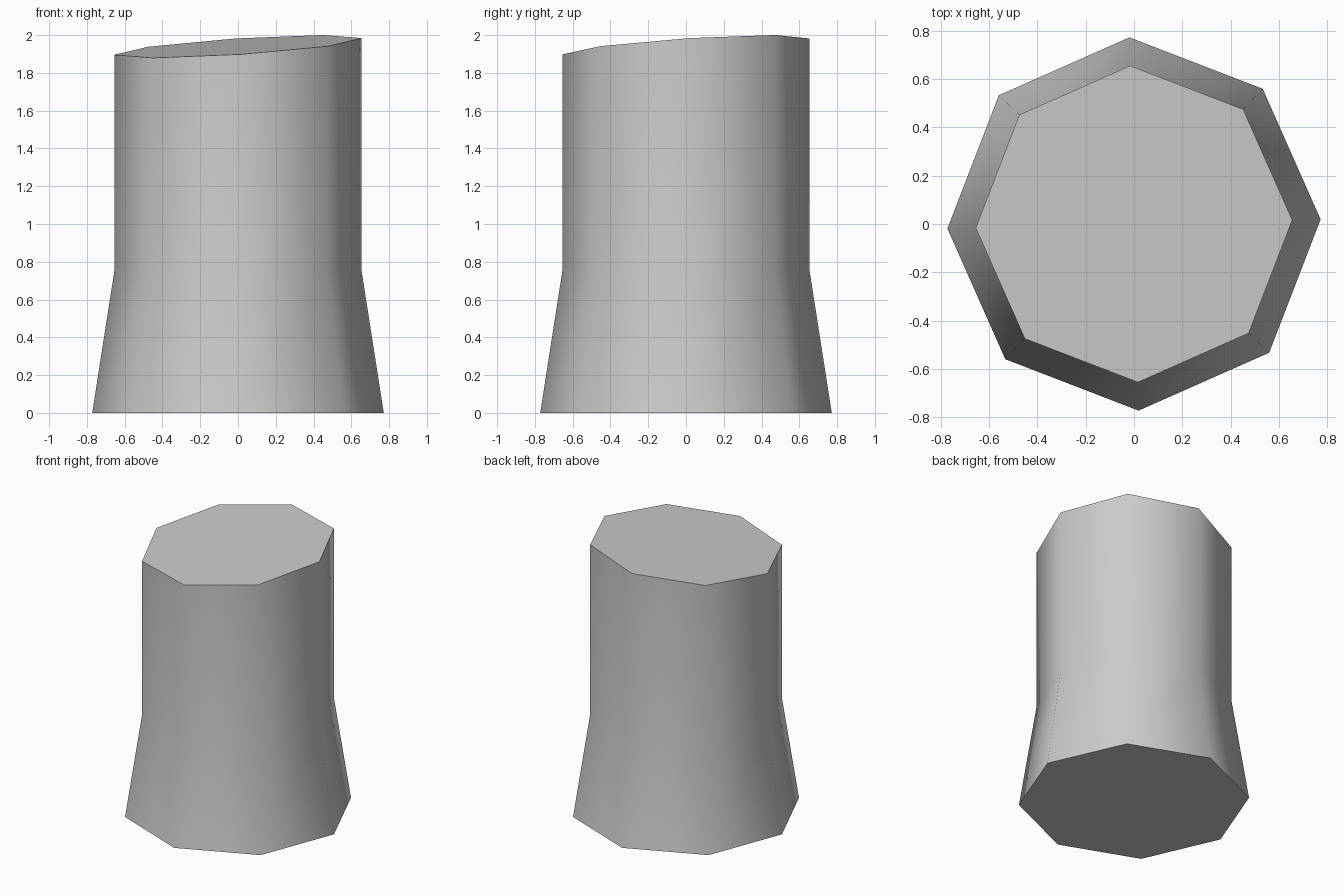
import bpy, bmesh
from math import sin, cos, radians

cube = bpy.data.objects.get("Cube")
if cube:
    bpy.data.objects.remove(cube, do_unlink=True)

SIDES = 8
TURN = radians(1.4)
WAIST, TOP, TILT = 0.75, 1.94, 0.0655

# Plain grey material
grey = bpy.data.materials.new("plain grey")
grey.use_nodes = True
colour = (0.6, 0.6, 0.6, 1)
grey.diffuse_color = colour
grey.node_tree.nodes["Principled BSDF"].inputs["Base Color"].default_value = colour

bm = bmesh.new()


def ring(radius, height, tilt=0):
    """Octagon of vertices, rising towards the back left by the tilt."""
    points = []
    for i in range(SIDES):
        a = TURN + radians(360 / SIDES) * i
        x, y = radius * cos(a), radius * sin(a)
        points.append(bm.verts.new((x, y, height + tilt * (x + y))))
    return points


# Flared foot, straight shaft and slanted top cut
rings = [ring(0.772, 0), ring(0.655, WAIST), ring(0.655, TOP, TILT)]
for low, high in zip(rings, rings[1:]):
    for i in range(SIDES):
        j = (i + 1) % SIDES
        bm.faces.new((low[i], low[j], high[j], high[i]))
bm.faces.new(rings[0][::-1])
bm.faces.new(rings[-1])

mesh = bpy.data.meshes.new("stump")
bm.to_mesh(mesh)
bm.free()
mesh.materials.append(grey)
stump = bpy.data.objects.new("stump", mesh)
bpy.context.collection.objects.link(stump)

# Rounded sides with crisp top and bottom rims
bpy.ops.object.select_all(action="DESELECT")
stump.select_set(True)
bpy.context.view_layer.objects.active = stump
bpy.ops.object.shade_smooth_by_angle(angle=radians(55))
